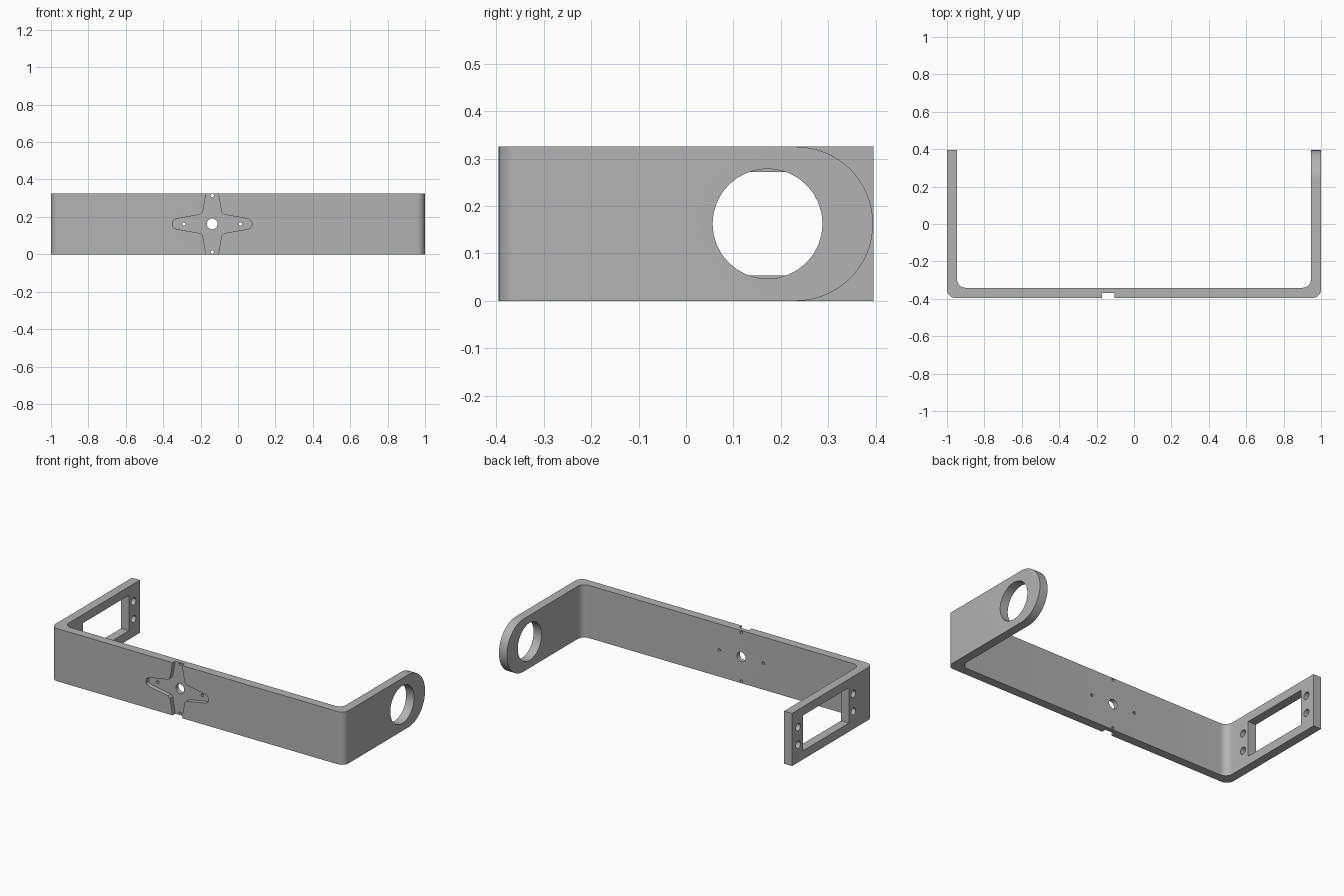
import bpy, bmesh
from math import pi, cos, sin, radians
from mathutils import Vector, Matrix

if "Cube" in bpy.data.objects:
    bpy.data.objects.remove(bpy.data.objects["Cube"])

HEIGHT, DEPTH, WALL = 0.325, 0.395, 0.054
MID = HEIGHT / 2

grey = bpy.data.materials.new("light_grey")
grey.use_nodes = True
grey.diffuse_color = (0.45, 0.45, 0.45, 1)
grey.node_tree.nodes["Principled BSDF"].inputs["Base Color"].default_value = (0.45, 0.45, 0.45, 1)


def arc(u, v, r, start, end, n):
    """Points on an arc, angles in degrees."""
    angles = [radians(start + (end - start) * i / n) for i in range(n + 1)]
    return [(u + r * cos(a), v + r * sin(a)) for a in angles]


def circle(u, v, r, n=32):
    return arc(u, v, r, 0, 360, n)[:-1]


def prism(name, outline, axis, low, high):
    """Extrude a flat outline along one axis."""
    place = {"x": lambda u, v: (low, u, v),
             "y": lambda u, v: (u, low, v),
             "z": lambda u, v: (u, v, low)}[axis]
    step = Vector([(high - low) * (axis == a) for a in "xyz"])
    bm = bmesh.new()
    face = bm.faces.new([bm.verts.new(place(u, v)) for u, v in outline])
    new = bmesh.ops.extrude_face_region(bm, geom=[face], use_keep_orig=True)["geom"]
    bmesh.ops.translate(bm, vec=step, verts=[g for g in new if isinstance(g, bmesh.types.BMVert)])
    bmesh.ops.recalc_face_normals(bm, faces=bm.faces)
    mesh = bpy.data.meshes.new(name)
    bm.to_mesh(mesh)
    bm.free()
    mesh.materials.append(grey)
    obj = bpy.data.objects.new(name, mesh)
    bpy.context.collection.objects.link(obj)
    return obj


# U-shaped strap with rounded bends
inner_x, inner_y, bend = 1 - WALL, -DEPTH + WALL, 0.045
half = [(0, -DEPTH)] + arc(1 - bend, -DEPTH + bend, bend, -90, 0, 8)
half += [(1, DEPTH), (inner_x, DEPTH)]
half += arc(inner_x - bend, inner_y + bend, bend, 0, -90, 8) + [(0, inner_y)]
outline = half + [(-x, y) for x, y in reversed(half[1:-1])]
bracket = prism("mounting_bracket", outline, "z", 0, HEIGHT)

cutters = []


def cut(name, outline, axis, low, high):
    cutter = prism(name, outline, axis, low, high)
    cutter.hide_render = True
    cutters.append(cutter)
    mod = bracket.modifiers.new(name, "BOOLEAN")
    mod.operation, mod.solver, mod.object = "DIFFERENCE", "EXACT", cutter


# Left arm: rounded end and bearing hole
end_y = DEPTH - MID - 0.0005
around_end = arc(end_y, MID, MID, 90, -90, 32)
around_end += [(end_y, -0.1), (0.6, -0.1), (0.6, 0.5), (end_y, 0.5)]
cut("round_end", around_end, "x", 0.8, 1.1)
cut("bearing_hole", circle(0.172, MID, 0.116), "x", 0.8, 1.1)

# Right arm: motor window and four screw holes
motor_y, half_w, half_h = 0.065, 0.224, 0.109
window = [(motor_y + a * half_w, MID + b * half_h)
          for a, b in ((-1, -1), (1, -1), (1, 1), (-1, 1))]
cut("motor_window", window, "x", -1.1, -0.8)
for a in (-1, 1):
    for b in (-1, 1):
        cut("screw_hole", circle(motor_y + a * 0.269, MID + b * 0.054, 0.022, 20), "x", -1.1, -0.8)

# Front: four-armed recess, with holes through the wall
centre = Vector((-0.138, MID))
tip = [(0.063, 0.05), (0.188, 0.028), (0.204, 0.022), (0.2125, 0.01)]
arm = [(u, -v) for u, v in tip] + tip[::-1]
cross = [centre + Matrix.Rotation(q * pi / 2, 2) @ Vector(p) for q in range(4) for p in arm]
cut("cross_recess", cross, "y", -0.5, -DEPTH + 0.027)
cut("centre_hole", circle(*centre, 0.029, 24), "y", -0.5, -0.2)
for u, v in ((1, 0), (-1, 0), (0, 1), (0, -1)):
    cut("pin_hole", circle(centre.x + u * 0.151, centre.y + v * 0.151, 0.009, 12), "y", -0.5, -0.2)

# Apply the cuts and discard the cutters
bpy.context.view_layer.update()
evaluated = bracket.evaluated_get(bpy.context.evaluated_depsgraph_get())
result = bpy.data.meshes.new_from_object(evaluated)
bracket.modifiers.clear()
bracket.data = result
for cutter in cutters:
    bpy.data.objects.remove(cutter)
result.materials.clear()
result.materials.append(grey)
for face in result.polygons:
    face.material_index = 0

# Smooth bends, sharp edges
for obj in bpy.context.selected_objects:
    obj.select_set(False)
bracket.select_set(True)
bpy.context.view_layer.objects.active = bracket
bpy.ops.object.shade_smooth_by_angle(angle=radians(30))
